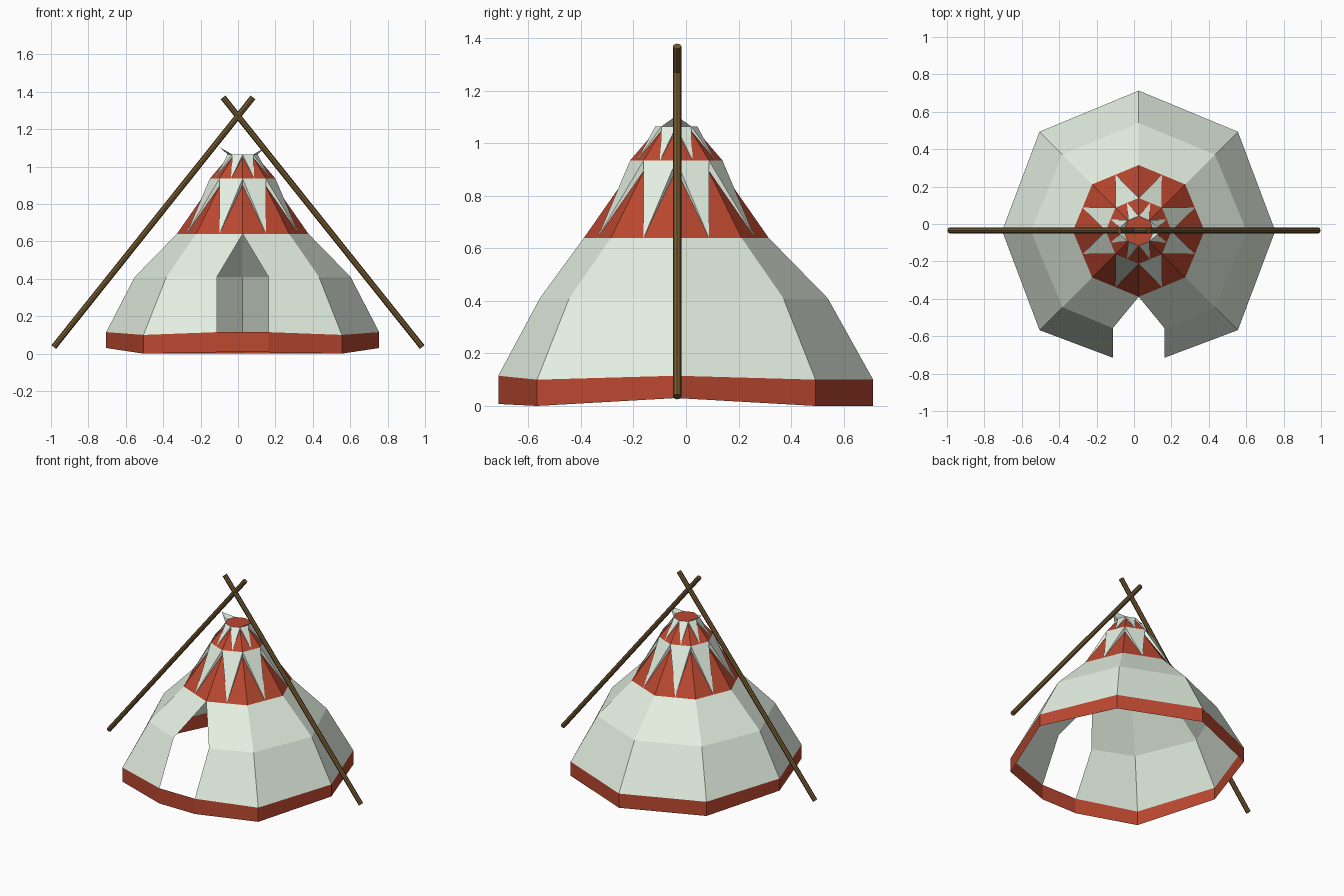
import bpy, bmesh, math
from mathutils import Vector

if "Cube" in bpy.data.objects:
    bpy.data.objects.remove(bpy.data.objects["Cube"])

CX, CY = 0.025, -0.037          # tent axis
AXIS = Vector((CX, CY, 0.3))


def material(name, rgb):
    m = bpy.data.materials.new(name)
    m.diffuse_color = (*rgb, 1)
    m.use_nodes = True
    m.node_tree.nodes["Principled BSDF"].inputs["Base Color"].default_value = m.diffuse_color
    return m


canvas = material("canvas", (0.78, 0.87, 0.76))
red = material("red_cloth", (0.50, 0.065, 0.03))
wood = material("wood", (0.17, 0.10, 0.03))


def ring(r, z, n=8):
    """Octagon with a corner at the front; index 0 = front, 2 = right, 4 = back."""
    return [Vector((CX + r * math.sin(math.tau * i / n),
                    CY - r * math.cos(math.tau * i / n), z)) for i in range(n)]


def cloth(name, polys, mat):
    """Thin shell from polygons, welded, with faces turned outward."""
    bm = bmesh.new()
    for p in polys:
        bm.faces.new([bm.verts.new(v) for v in p])
    bmesh.ops.remove_doubles(bm, verts=bm.verts, dist=1e-4)
    bm.normal_update()
    for f in bm.faces:
        if f.normal.dot(f.calc_center_median() - AXIS) < 0:
            f.normal_flip()
    me = bpy.data.meshes.new(name)
    bm.to_mesh(me)
    bm.free()
    me.materials.append(mat)
    ob = bpy.data.objects.new(name, me)
    bpy.context.collection.objects.link(ob)
    return ob


def with_door(r):
    """Replace the front corner by the two door edges: left, right."""
    out = []
    for j, x in ((1, 0.138), (-1, -0.138)):
        t = x / (r[j].x - CX)
        out.append(r[0].lerp(r[j], t))
    return [out[0]] + r[1:] + [out[1]]      # runs right edge -> around -> left edge


# Wall rings: the hem sags at the corners
low = ring(0.75, 0.0)
for i in (0, 2, 6):
    low[i] = ring(0.73, 0.03 if i else 0.01)[i]
top = [v + Vector((0, 0, 0.10)) for v in low]
for i in (2, 6):
    top[i].z = 0.115
top[0].z = 0.12
eave = ring(0.352, 0.64)
low_d, top_d = with_door(low), with_door(top)
mid_d = with_door(ring(0.577, 0.41))
eave_d = eave + [eave[0]]

# Red hem, closed across the doorway
n = len(low_d)
cloth("hem_band", [(low_d[i], low_d[(i + 1) % n], top_d[(i + 1) % n], top_d[i])
                   for i in range(n)], red)

# Canvas wall with pointed doorway
wall = []
for a, b in ((top_d, mid_d), (mid_d, eave_d)):
    wall += [(a[i], a[i + 1], b[i + 1], b[i]) for i in range(n - 1)]
cloth("canvas_wall", wall, canvas)


def roof_tier(name, r0, z0, r1, z1, drop):
    """Red points between hanging canvas pennants with folded sides."""
    base, head = ring(r0, z0), ring(r1, z1)
    apex = ring(r1 * 0.97, z1 - drop)
    points, pennants = [], []
    for i in range(8):
        j = (i + 1) % 8
        before, after = (base[i - 1] + base[i]) / 2, (base[i] + base[j]) / 2
        points += [(before, base[i], apex[i]), (base[i], after, apex[i])]
        pennants += [(head[i], after, head[j]),
                     (head[i], apex[i], after), (head[i], before, apex[i])]
    cloth(name + "_red_points", points, red)
    cloth(name + "_pennants", pennants, canvas)


roof_tier("lower_roof", 0.352, 0.64, 0.176, 0.935, 0.035)
roof_tier("upper_roof", 0.176, 0.935, 0.08, 1.065, 0.015)
cap = ring(0.08, 1.065)
cloth("roof_cap", [cap], red)

# Canvas flaps pulled out towards the poles
for side, s, a, b in (("right", 1, 1, 3), ("left", -1, 5, 7)):
    tip = Vector((CX + s * 0.125, CY, 1.105))
    corner = cap[2 if s > 0 else 6]
    cloth(side + "_top_flap", [(cap[a], corner, tip), (corner, cap[b], tip)], canvas)

# Crossed poles
for side, s in (("left", -1), ("right", 1)):
    p, q = Vector((s * 0.985, -0.034, 0.035)), Vector((-s * 0.08, -0.034, 1.37))
    bpy.ops.mesh.primitive_cylinder_add(vertices=8, radius=0.016, depth=(q - p).length,
                                        location=(p + q) / 2)
    pole = bpy.context.object
    pole.name = side + "_pole"
    pole.rotation_euler = (q - p).to_track_quat('Z', 'Y').to_euler()
    pole.data.materials.append(wood)
